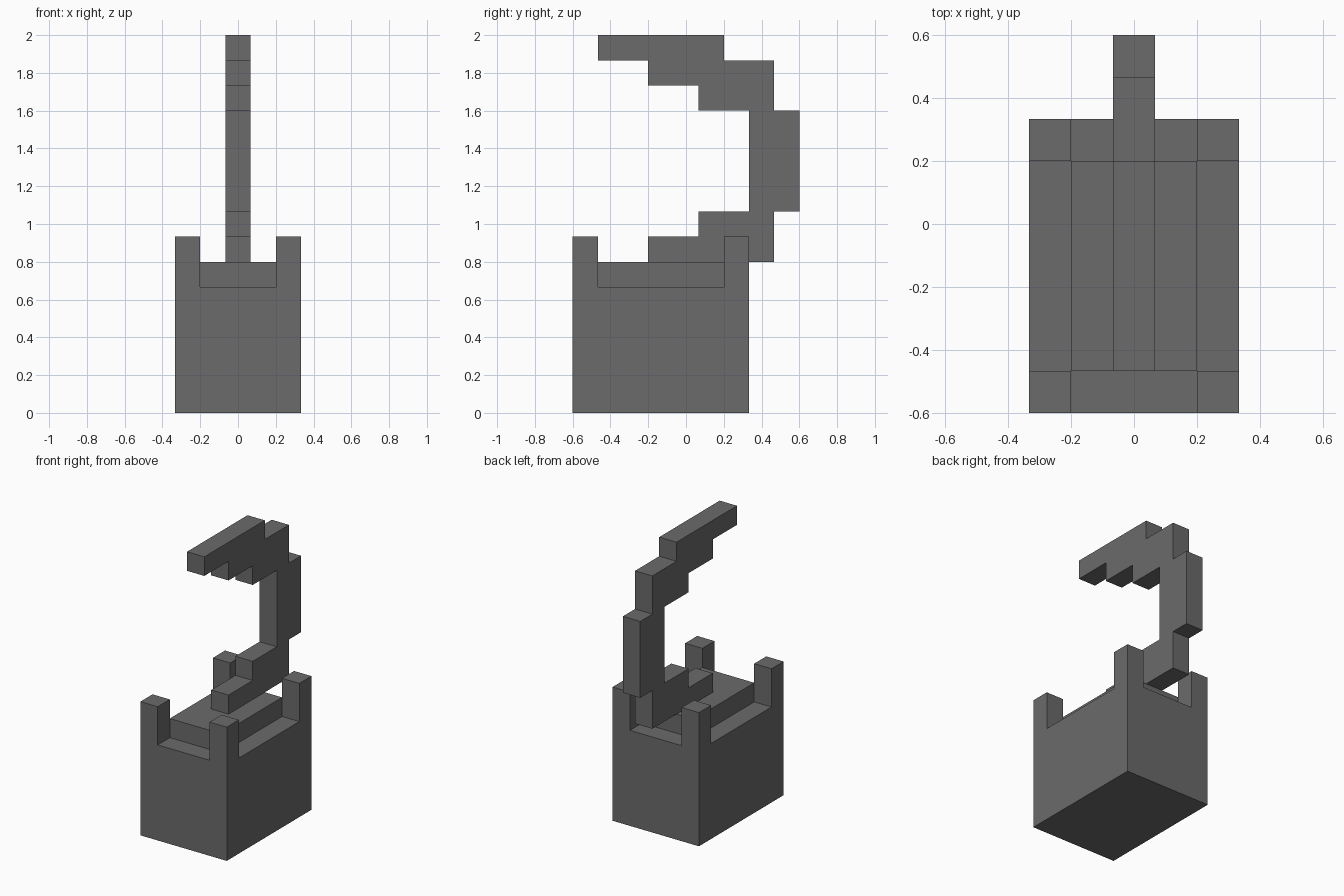
import bpy
import bmesh
from mathutils import Vector

if "Cube" in bpy.data.objects:
    bpy.data.objects.remove(bpy.data.objects["Cube"], do_unlink=True)

U = 2 / 15  # one block

grey = bpy.data.materials.new("dark_grey")
COLOUR = (0.15, 0.145, 0.15, 1)
grey.diffuse_color = COLOUR
grey.use_nodes = True
grey.node_tree.nodes["Principled BSDF"].inputs["Base Color"].default_value = COLOUR


def finish(bm, name):
    """Merge flat faces, scale from blocks to units and add the object."""
    bmesh.ops.dissolve_limit(bm, angle_limit=0.01, verts=bm.verts, edges=bm.edges)
    bmesh.ops.recalc_face_normals(bm, faces=bm.faces)
    bmesh.ops.scale(bm, vec=(U, U, U), verts=bm.verts)
    mesh = bpy.data.meshes.new(name)
    bm.to_mesh(mesh)
    bm.free()
    mesh.materials.append(grey)
    obj = bpy.data.objects.new(name, mesh)
    bpy.context.collection.objects.link(obj)
    return obj


# Base block, its top cut in a three by three pattern
bm = bmesh.new()
bmesh.ops.create_cube(bm, size=1)
bmesh.ops.scale(bm, vec=(5, 7, 5), verts=bm.verts)
bmesh.ops.translate(bm, vec=(0, -1, 2.5), verts=bm.verts)
for point, normal in (((-1.5, 0, 0), (1, 0, 0)), ((1.5, 0, 0), (1, 0, 0)),
                      ((0, -3.5, 0), (0, 1, 0)), ((0, 1.5, 0), (0, 1, 0))):
    bmesh.ops.bisect_plane(bm, geom=bm.verts[:] + bm.edges[:] + bm.faces[:],
                           plane_co=point, plane_no=normal)

# Raise the corner posts by two blocks and the middle slab by one
bm.normal_update()
raised = []
for f in bm.faces:
    c = f.calc_center_median()
    if f.normal.z > 0.9:
        outer_x, outer_y = abs(c.x) > 1.5, abs(c.y + 1) > 2.5
        if outer_x and outer_y:
            raised.append((f, 2))
        elif not outer_x and not outer_y:
            raised.append((f, 1))
for f, height in raised:
    top = bmesh.ops.extrude_discrete_faces(bm, faces=[f])["faces"][0]
    bmesh.ops.translate(bm, vec=(0, 0, height), verts=top.verts)
finish(bm, "base")

# Stepped hook: front edge, back edge and top of each layer, from the bottom up
layers = [(-1.5, 3.5, 7), (0.5, 3.5, 8), (2.5, 4.5, 12),
          (0.5, 3.5, 13), (-1.5, 3.5, 14), (-3.5, 1.5, 15)]
front, back, z = [], [], 6
for y0, y1, top in layers:
    front += [(y0, z), (y0, top)]
    back += [(y1, z), (y1, top)]
    z = top
outline = []
for p in front + back[::-1]:
    if not outline or outline[-1] != p:
        outline.append(p)
bm = bmesh.new()
side = bm.faces.new([bm.verts.new((-0.5, y, z)) for y, z in outline])
new = bmesh.ops.extrude_face_region(bm, geom=[side])["geom"]
bmesh.ops.translate(bm, vec=Vector((1, 0, 0)),
                    verts=[v for v in new if isinstance(v, bmesh.types.BMVert)])
# Close the side the extrusion started from, if it is open
bmesh.ops.holes_fill(bm, edges=[e for e in bm.edges if e.is_boundary], sides=0)
finish(bm, "hook")
